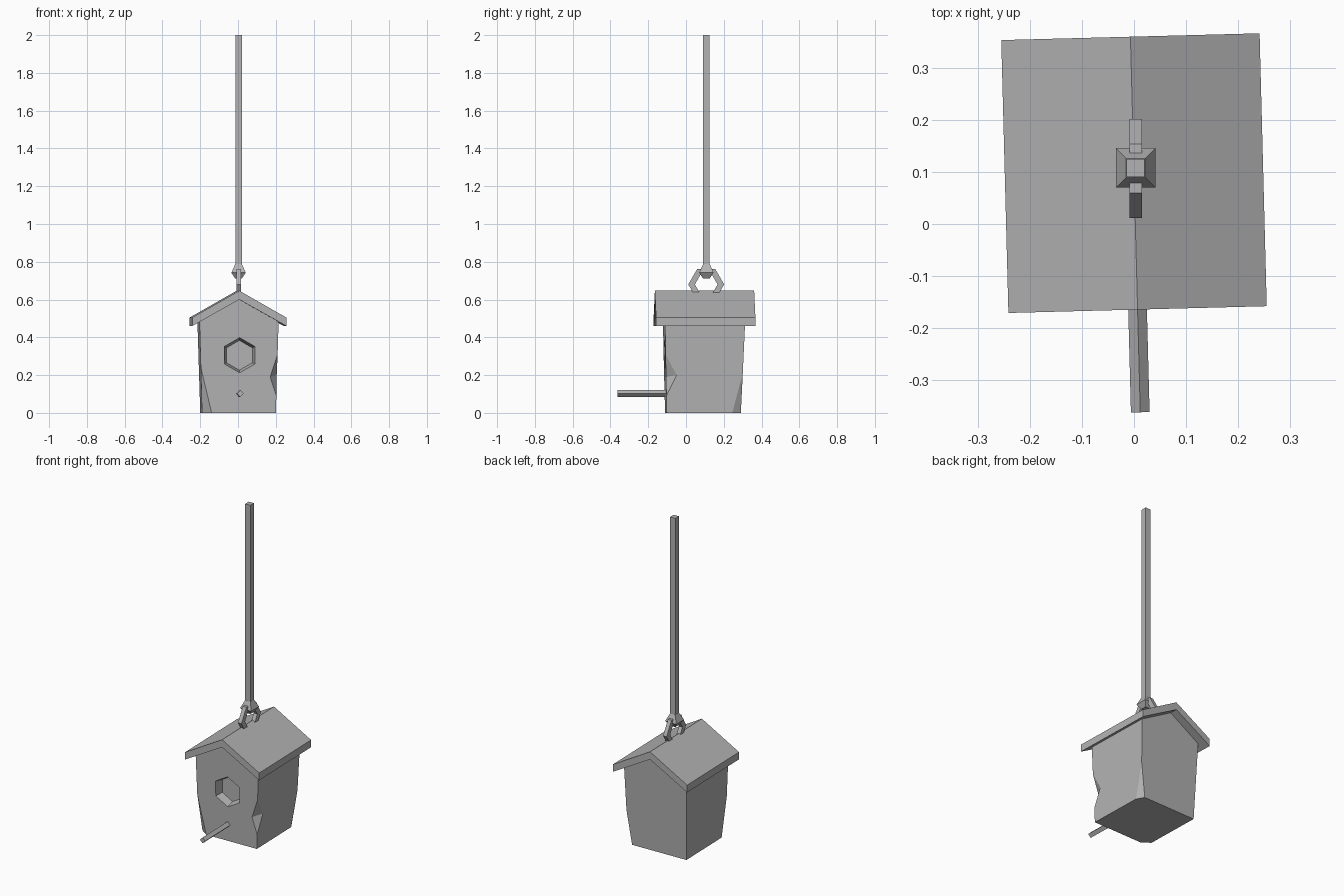
import bpy, bmesh
from math import cos, sin, radians
from mathutils import Matrix, Vector

cube = bpy.data.objects.get("Cube")
if cube:
    bpy.data.objects.remove(cube)

grey = bpy.data.materials.new("plain_grey")
grey.use_nodes = True
grey.diffuse_color = (0.45, 0.45, 0.45, 1)
grey.node_tree.nodes["Principled BSDF"].inputs["Base Color"].default_value = grey.diffuse_color

# The house hangs slightly twisted about the rope
CENTRE_Y = 0.098
TWIST = Matrix.Translation((0, CENTRE_Y, 0)) @ Matrix.Rotation(radians(1.5), 4, 'Z')


def add(name, bm, matrix):
    bmesh.ops.transform(bm, matrix=matrix, verts=bm.verts)
    bmesh.ops.recalc_face_normals(bm, faces=bm.faces)
    mesh = bpy.data.meshes.new(name)
    bm.to_mesh(mesh)
    bm.free()
    mesh.materials.append(grey)
    obj = bpy.data.objects.new(name, mesh)
    bpy.context.scene.collection.objects.link(obj)
    return obj


def hull(name, points, matrix=TWIST):
    """Convex solid around the given points."""
    bm = bmesh.new()
    for p in points:
        bm.verts.new(p)
    result = bmesh.ops.convex_hull(bm, input=bm.verts)
    loose = [g for g in result["geom_interior"] if isinstance(g, bmesh.types.BMVert)]
    bmesh.ops.delete(bm, geom=loose, context='VERTS')
    bmesh.ops.dissolve_limit(bm, angle_limit=radians(1), verts=bm.verts, edges=bm.edges)
    return add(name, bm, matrix)


def prism(name, profile, y0, y1):
    """Extrude an x-z outline along y."""
    bm = bmesh.new()
    face = bm.faces.new([bm.verts.new((x, y0, z)) for x, z in profile])
    ext = bmesh.ops.extrude_face_region(bm, geom=[face])
    verts = [g for g in ext["geom"] if isinstance(g, bmesh.types.BMVert)]
    bmesh.ops.translate(bm, verts=verts, vec=(0, y1 - y0, 0))
    return add(name, bm, TWIST)


def square(half, z, x=0.003, y=0.108):
    return [(x + a * half, y + b * half, z) for a in (-1, 1) for b in (-1, 1)]


def cut(target, cutter):
    cutter.hide_render = True
    mod = target.modifiers.new("cut", 'BOOLEAN')
    mod.object = cutter
    mod.solver = 'EXACT'
    bpy.context.view_layer.objects.active = target
    bpy.ops.object.modifier_apply(modifier=mod.name)
    bpy.data.objects.remove(cutter)


# Flared walls with a gable top
def wall_x(z):
    return 0.195 + 0.03 * z


def front_y(z):
    return -0.205 - 0.02 * z


def back_y(z):
    return 0.188 + 0.045 * z


EAVE, APEX = 0.49, 0.607
points = []
for y in (front_y, back_y):
    points += [(s * wall_x(EAVE), y(EAVE), EAVE) for s in (-1, 1)]
    points.append((0, y(APEX), APEX))
# square bottom corners, then two hewn ones
points += [(wall_x(0), front_y(0), 0), (-wall_x(0), back_y(0), 0)]
points += [(-0.145, front_y(0), 0), (-wall_x(0), -0.168, 0), (-wall_x(0.24), front_y(0.24), 0.24)]
points += [(0.17, back_y(0), 0), (wall_x(0), 0.142, 0), (wall_x(0.21), back_y(0.21), 0.21)]
body = hull("house_body", points)

# Chipped notch in one front corner
top = Vector((wall_x(0.31), front_y(0.31), 0.31))
low = Vector((wall_x(0.09), front_y(0.09), 0.09))
front = Vector((0.165, front_y(0.19), 0.19))
side = Vector((wall_x(0.2), -0.153, 0.2))
mid = (front + side) / 2
cut(body, hull("notch_cutter", [mid + (p - mid) * 1.5 for p in (top, low, front, side)]))

# Tapered six-sided entrance recess
ring = []
for depth, radius in ((-0.05, 0.107), (0.05, 0.079)):
    ring += [(0.003 + radius * sin(radians(60 * i)), front_y(0.305) + depth,
              0.305 + radius * cos(radians(60 * i))) for i in range(6)]
cut(body, hull("entrance_cutter", ring))

# Folded roof slab
prism("roof", [(-0.249, 0.505), (0, 0.647), (0.249, 0.505),
               (0.249, 0.46), (0, 0.6), (-0.249, 0.46)], -0.263, 0.263)

# Perch
r = 0.018
prism("perch", [(-r, 0.102), (0, 0.102 + r), (r, 0.102), (0, 0.102 - r)], -0.461, -0.19)

# Six-sided hanging ring through the ridge
bm = bmesh.new()
loops = []
for i in range(6):
    c, s = cos(radians(60 * i)), sin(radians(60 * i))
    loops.append([bm.verts.new((0.003 + x, 0.107 + rad * c, 0.68 + rad * s))
                  for x, rad in ((-0.012, 0.095), (0.012, 0.095), (0.012, 0.06), (-0.012, 0.06))])
for i in range(6):
    a, b = loops[i], loops[(i + 1) % 6]
    for j in range(4):
        k = (j + 1) % 4
        bm.faces.new((a[j], a[k], b[k], b[j]))
add("hanging_ring", bm, Matrix())

# Rope and its knot
hull("rope_knot", square(0.018, 0.712) + square(0.038, 0.742) + square(0.018, 0.787), Matrix())
hull("rope", square(0.0175, 0.77) + square(0.0175, 2.0), Matrix())
